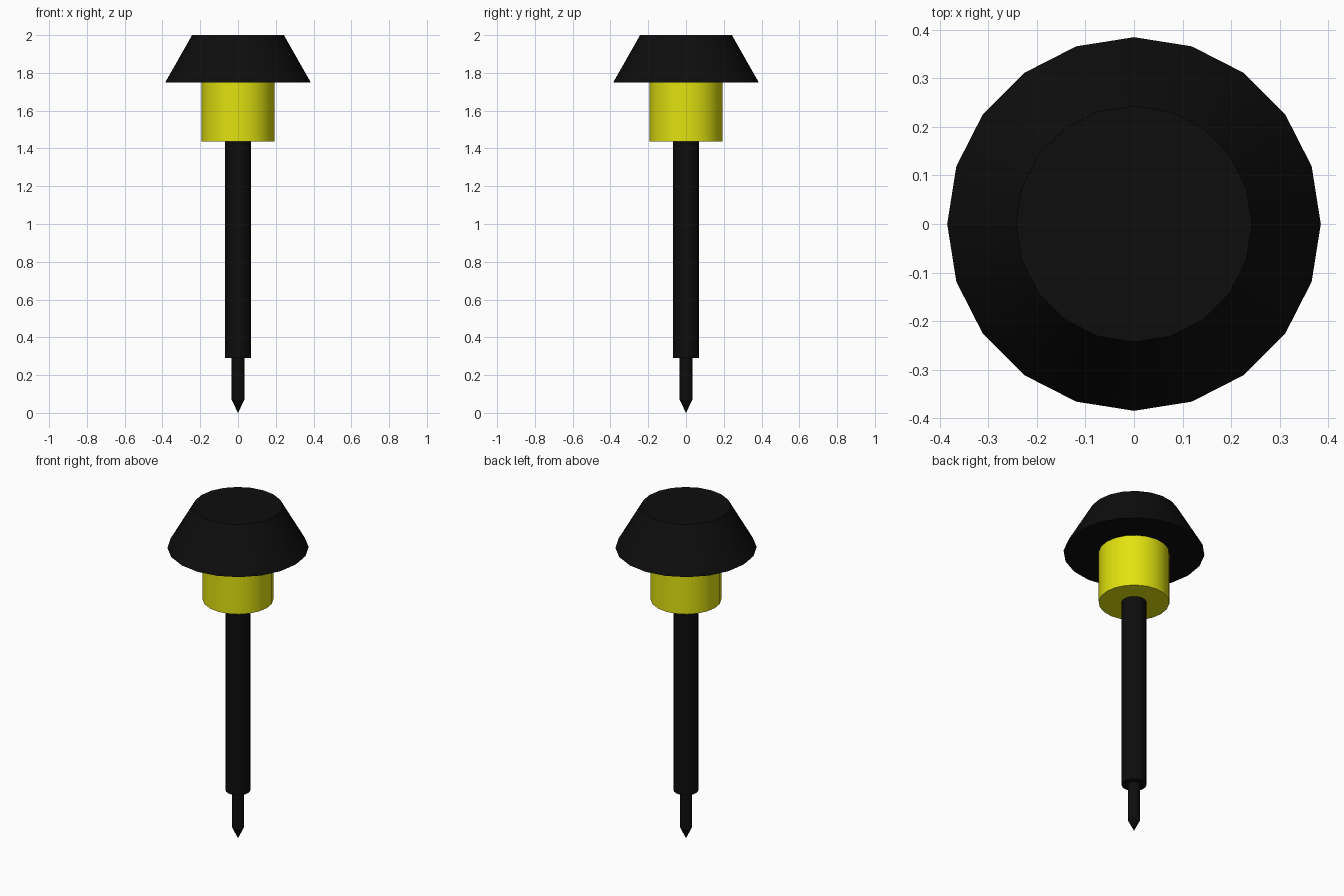
import bpy
import math

cube = bpy.data.objects.get("Cube")
if cube:
    bpy.data.objects.remove(cube, do_unlink=True)

SIDES = 20


def material(name, color):
    mat = bpy.data.materials.new(name)
    mat.use_nodes = True
    mat.diffuse_color = color
    mat.node_tree.nodes["Principled BSDF"].inputs["Base Color"].default_value = color
    return mat


def round_part(name, z0, z1, r0, r1, mat):
    """Closed cylinder or cone between two heights, with a corner on the +x axis."""
    bpy.ops.mesh.primitive_cone_add(
        vertices=SIDES, radius1=r0, radius2=r1, depth=z1 - z0,
        location=(0, 0, (z0 + z1) / 2))
    obj = bpy.context.object
    obj.name = name
    obj.data.materials.append(mat)
    bpy.ops.object.shade_smooth_by_angle(angle=math.radians(30))
    return obj


black = material("black plastic", (0.004, 0.004, 0.004, 1))
yellow = material("yellow glass", (0.76, 0.76, 0.005, 1))

# Ground spike: pointed tip and thin shaft
round_part("spike_tip", 0.0, 0.07, 0.0, 0.034, black)
round_part("spike_shaft", 0.07, 0.29, 0.034, 0.034, black)

# Post
round_part("post", 0.29, 1.44, 0.068, 0.068, black)

# Lamp body and sloped cap
round_part("lamp", 1.437, 1.75, 0.193, 0.193, yellow)
round_part("cap", 1.75, 2.0, 0.385, 0.243, black)
